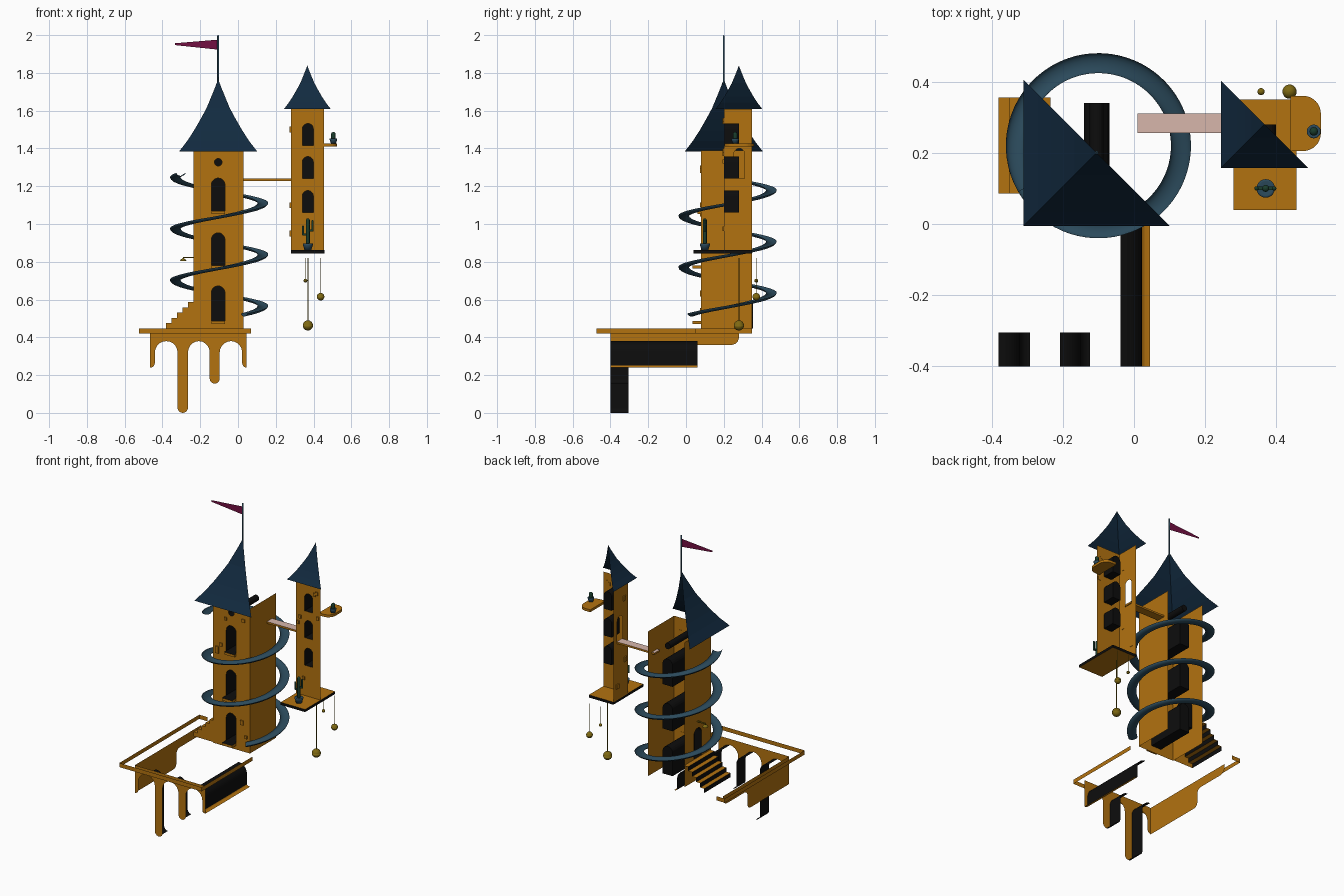
import bpy, bmesh, math
from mathutils import Vector as V

if "Cube" in bpy.data.objects:
    bpy.data.objects.remove(bpy.data.objects["Cube"])

def mat(name, r, g, b):
    m = bpy.data.materials.new(name)
    m.diffuse_color = (r, g, b, 1)
    m.use_nodes = True
    m.node_tree.nodes["Principled BSDF"].inputs["Base Color"].default_value = m.diffuse_color
    return m

ORANGE = mat("orange wall", .45, .17, .005)
BLACK = mat("black recess", .004, .004, .004)
NAVY = mat("navy roof", .006, .023, .05)
TEAL = mat("teal slide", .024, .068, .105)
GOLD = mat("dark gold", .21, .14, .006)
GREEN = mat("cactus green", .01, .045, .025)
MAROON = mat("maroon flag", .17, .005, .055)
PINK = mat("pale pink", .68, .47, .41)

def obj(name, verts, faces, mats, rule=None, smooth=False):
    me = bpy.data.meshes.new(name)
    me.from_pydata([tuple(v) for v in verts], [], faces)
    mats = mats if isinstance(mats, list) else [mats]
    for m in mats:
        me.materials.append(m)
    for p in me.polygons:
        if rule:
            p.material_index = rule(p)
        p.use_smooth = smooth
    o = bpy.data.objects.new(name, me)
    bpy.context.collection.objects.link(o)
    return o

def arc(cx, cz, rx, rz, a0, a1, n=10):
    return [(cx + rx * math.cos(math.radians(a0 + (a1 - a0) * i / n)),
             cz + rz * math.sin(math.radians(a0 + (a1 - a0) * i / n))) for i in range(n + 1)]

def arch(cx, hw, z0, z1):
    return [(cx - hw, z0), (cx + hw, z0)] + arc(cx, z1 - hw, hw, hw, 0, 180)

def on(axis, d):
    """map a flat profile to the plane y=d or x=d"""
    return (lambda p: V((p[0], d, p[1]))) if axis == 'y' else (lambda p: V((d, p[0], p[1])))

def wall(name, outline, holes, to3d, normal, m=ORANGE):
    """flat wall with cut openings"""
    bm = bmesh.new()
    for loop in [outline] + holes:
        vs = [bm.verts.new(to3d(p)) for p in loop]
        for i in range(len(vs)):
            bm.edges.new((vs[i - 1], vs[i]))
    bmesh.ops.triangle_fill(bm, use_beauty=True, use_dissolve=False, edges=bm.edges[:], normal=V(normal))
    for f in bm.faces:
        f.normal_update()
        if f.normal.dot(V(normal)) < 0:
            f.normal_flip()
    me = bpy.data.meshes.new(name)
    bm.to_mesh(me)
    bm.free()
    me.materials.append(m)
    o = bpy.data.objects.new(name, me)
    bpy.context.collection.objects.link(o)

def strip(name, path, off, m, closed=False, cap=False, rule=None):
    """sheet swept from a path along an offset"""
    n = len(path)
    verts = [V(p) for p in path] + [V(p) + V(off) for p in path]
    faces = [(i, (i + 1) % n, n + (i + 1) % n, n + i) for i in range(n if closed else n - 1)]
    if cap:
        faces.append(tuple(range(n, 2 * n)))
    return obj(name, verts, faces, m, rule)

def box(name, lo, hi, m, rule=None):
    (a, b, c), (d, e, f) = lo, hi
    v = [(x, y, z) for z in (c, f) for x, y in ((a, b), (d, b), (d, e), (a, e))]
    fs = [(3, 2, 1, 0), (4, 5, 6, 7), (0, 1, 5, 4), (1, 2, 6, 5), (2, 3, 7, 6), (3, 0, 4, 7)]
    return obj(name, v, fs, m, rule)

def lathe(name, prof, loc, m, n=20):
    """smooth turned shape; prof is (radius, z)"""
    v = [(loc[0] + r * math.cos(2 * math.pi * k / n), loc[1] + r * math.sin(2 * math.pi * k / n), loc[2] + z)
         for r, z in prof for k in range(n)]
    f = [(j * n + k, j * n + (k + 1) % n, (j + 1) * n + (k + 1) % n, (j + 1) * n + k)
         for j in range(len(prof) - 1) for k in range(n)]
    return obj(name, v, f, m, smooth=True)

def ball_profile(r, h=0):
    """sphere, or capsule with straight height h"""
    return ([(max(x, .0003), z) for x, z in arc(0, 0, r, r, -90, 0, 6)]
            + [(max(x, .0003), z + h) for x, z in arc(0, 0, r, r, 0, 90, 6)])

rect = lambda a, b, c, d: [(a, c), (b, c), (b, d), (a, d)]
vertical = lambda p: 1 if abs(p.normal.z) < .5 else 0

# ---- arcade under the terrace: front wall with arches and hanging legs
legs = [(-.32, -.265, 0), (-.15, -.097, .155)]
centres = [-.38, -.2075, -.0375]
outline = [(.045, .42), (-.465, .42)] + arc(-.465, .265, .025, .025, 270, 360, 5)
for (a, b, z), c in zip(legs, centres):
    r = (b - a) / 2
    outline += arc(c, .32, a - c, .06, 180, 0) + arc(a + r, z + r, r, r, 180, 360)
outline += arc(centres[2], .32, .0595, .06, 180, 0) + arc(.045, .265, .023, .025, 180, 270, 5)
wall("arcade_front", outline, [], on('y', -.4), (0, -1, 0))
for i, (a, b, z) in enumerate(legs):
    c, r = centres[i], (b - a) / 2
    path = arc(c, .32, a - c, .06, 90, 0) + arc(a + r, z + r, r, r, 180, 270)
    strip(f"arch_lining_{i}", [on('y', -.4)(p) for p in path], (0, .095, 0), BLACK)
path = arc(centres[2], .32, .0595, .06, 90, 0) + [(.022, .25)]
strip("arch_lining_long", [on('y', -.4)(p) for p in path], (0, .46, 0), BLACK)
path = arc(.045, .25, .023, .01, 180, 270, 5)
strip("arch_foot_long", [on('y', -.4)(p) for p in path], (0, .46, 0), ORANGE)

# side wall of the arcade and terrace edge band
side = ([(-.4, .42), (-.4, .24)] + arc(0, .275, .03, .035, 270, 360, 6) + arc(.06, .33, .03, .03, 180, 90, 5)
        + arc(.24, .4, .04, .04, 270, 360, 6) + [(.28, .42)])
wall("arcade_side", side, [], on('x', -.465), (-1, 0, 0))
strip("terrace_edge", [(-.465, .35, .42), (-.525, .35, .42), (-.525, -.475, .42), (.07, -.475, .42), (.07, .05, .42)],
      (0, 0, .027), ORANGE)

# ---- main tower: front, left and right walls
wins = [arch(-.105, .036, z0, z1) for z0, z1 in ((.487, .672), (.78, .953), (1.07, 1.243))]
wins.append(arc(-.105, 1.327, .02, .02, 0, 342, 19))
wall("tower_front", rect(-.235, .03, .445, 1.39), wins, on('y', .08), (0, -1, 0))
door = arch(.215, .04, .59, .78)
wall("tower_left", rect(.08, .35, .445, 1.39), [door], on('x', -.235), (-1, 0, 0))
wall("tower_right", rect(.08, .35, .445, 1.39), [], on('x', .03), (1, 0, 0))
for i, w in enumerate(wins):
    strip(f"tower_window_{i}", [on('y', .08)(p) for p in w], (0, .26, 0), BLACK, True, True)
strip("tower_door", [on('x', -.235)(p) for p in door], (.05, 0, 0), BLACK, True, True)
for i, z in enumerate((.487, .78, 1.07)):
    box(f"window_sill_{i}", (-.141, .035 if i < 2 else .06, z - .016), (-.069, .08, z), [ORANGE, BLACK],
        lambda p: 1 if p.normal.z > .5 else 0)

# stairs to the side door: orange treads, black risers
steps = [(-.38, .447)]
for i in range(5):
    steps += [(-.38 + .029 * i, .475 + .028 * i), (-.351 + .029 * i, .475 + .028 * i)]
strip("stairs", [on('y', .085)(p) for p in steps], (0, .27, 0), [ORANGE, BLACK], rule=vertical)
wall("stairs_side", steps + [(-.235, .447)], [], on('y', .085), (0, -1, 0))

# lamp bracket over the door
box("lamp_arm", (-.29, .21, .82), (-.235, .22, .826), GOLD)
lathe("lamp_shade", [(.018, 0), (.012, .01), (.003, .016)], (-.29, .215, .803), GOLD, 12)

# ---- small tower: front and left walls
swins = [arch(.37, .029, z, z + .117) for z in (1.06, 1.24, 1.415)]
wall("small_tower_front", rect(.28, .455, .86, 1.61), swins, on('y', .2), (0, -1, 0))
wall("small_tower_left", rect(.2, .35, .86, 1.61), [arch(.282, .028, 1.235, 1.4)], on('x', .28), (-1, 0, 0))
for i, w in enumerate(swins):
    strip(f"small_window_{i}", [on('y', .2)(p) for p in w], (0, .08, 0), BLACK, True, True)
box("small_tower_floor", (.28, .04, .845), (.457, .35, .862), [ORANGE, BLACK], vertical)

# rounded shelf
shelf = [(.44, .36), (.44, .205)] + arc(.475, .255, .05, .05, 270, 360, 8) + arc(.475, .31, .05, .05, 0, 90, 8)
shelf = strip("shelf", [(x, y, 1.41) for x, y in shelf], (0, 0, .016), ORANGE, True, True)
m = shelf.data
n = len(m.vertices) // 2
wall("shelf_underside", [(v.co.x, v.co.y) for v in m.vertices[:n]], [], lambda p: V((p[0], p[1], 1.41)), (0, 0, -1))

# footbridge
box("bridge", (.01, .255, 1.228), (.285, .31, 1.24), [ORANGE, PINK], lambda p: 1 if p.normal.z > .5 else 0)

# ---- protruding bricks: (u, z, width, height)
for i, (x, z, w, h) in enumerate([(-.205, 1.062, .022, .045), (-.177, 1.102, .018, .022), (-.145, 1.28, .016, .02),
                                  (-.015, 1.3, .02, .02), (-.027, .632, .022, .03), (.003, .545, .018, .02)]):
    box(f"brick_{i}", (x - w / 2, .073, z - h / 2), (x + w / 2, .082, z + h / 2), ORANGE)
for i, (x, z) in enumerate([(.43, 1.55), (.295, 1.33), (.31, 1.37), (.437, 1.39), (.335, .975), (.415, 1.54)]):
    box(f"small_brick_{i}", (x - .008, .193, z - .011), (x + .008, .202, z + .011), ORANGE)
for i, (y, z) in enumerate([(.24, 1.5), (.31, .95), (.23, 1.1)]):
    box(f"side_brick_{i}", (.273, y - .012, z - .015), (.282, y + .012, z + .015), ORANGE)

# ---- concave roofs, front and left slopes
def roof(name, cx, cy, hw, z0, h):
    prof = [(1, 0), (.8, .14), (.62, .29), (.45, .45), (.3, .6), (.17, .77), (.08, .89), (.004, 1)]
    v, f = [], []
    for s, t in prof:
        w, z = hw * s, z0 + h * t
        v += [(cx - w, cy + w, z), (cx - w, cy - w, z), (cx + w, cy - w, z)]
    for i in range(len(prof) - 1):
        for k in (0, 1):
            a = 3 * i + k
            f.append((a, a + 1, a + 4, a + 3))
    obj(name, v, f, NAVY)

roof("main_roof", -.105, .2, .206, 1.385, .38)
roof("small_roof", .367, .28, .123, 1.61, .228)

# flag and pole
lathe("flagpole", [(.005, 0), (.005, .26), (.0005, .262)], (-.105, .2, 1.738), TEAL, 10)
obj("flag", [(-.105, .2, 1.923), (-.105, .2, 1.976), (-.333, .2, 1.957), (-.333, .2, 1.947)], [(0, 1, 2, 3)], MAROON)

# ---- spiral slide: shallow trough swept up a helix
N, S = 180, 8
verts, faces = [], []
for i in range(N + 1):
    deg = -55 + 985 * i / N
    a = math.radians(deg)
    for dr, dz in arc(0, 0, .028, .016, 180, 360, S):
        r = .232 + dr
        verts.append((-.1 + r * math.cos(a), .22 + r * math.sin(a), .568 + .272 * deg / 360 + dz))
for i in range(N):
    for k in range(S):
        a = i * (S + 1) + k
        faces.append((a, a + 1, a + S + 2, a + S + 1))
obj("spiral_slide", verts, faces, TEAL, smooth=True)

# ---- hanging balls
for i, (x, y, z, r) in enumerate([(.37, .28, .463, .027), (.437, .372, .615, .02), (.357, .372, .70, .01)]):
    lathe(f"ball_{i}", ball_profile(r), (x, y, z), GOLD)
    t = .003 if i == 0 else .0015
    lathe(f"string_{i}", [(t, 0), (t, .82 - z)], (x, y, z), GOLD, 6)

# ---- potted cacti
pot = [(.0003, 0), (.018, 0), (.026, .026), (.026, .034), (.02, .034), (.0003, .03)]
lathe("cactus_pot", pot, (.37, .1, .862), TEAL)
for i, (dx, z, r, h) in enumerate([(0, .9, .010, .12), (-.026, .945, .006, .04), (.024, .965, .006, .05)]):
    lathe(f"cactus_stem_{i}", ball_profile(r, h), (.37 + dx, .1, z), GREEN, 12)
for s, z in ((-1, .945), (1, .965)):
    xs = sorted((.37, .37 + s * .026))
    box("cactus_arm", (xs[0], .095, z - .005), (xs[1], .105, z + .005), GREEN)
lathe("shelf_pot", [(r * .75, z * .75) for r, z in pot], (.505, .26, 1.426), TEAL)
lathe("shelf_cactus", ball_profile(.012, .018), (.505, .26, 1.457), GREEN, 12)
